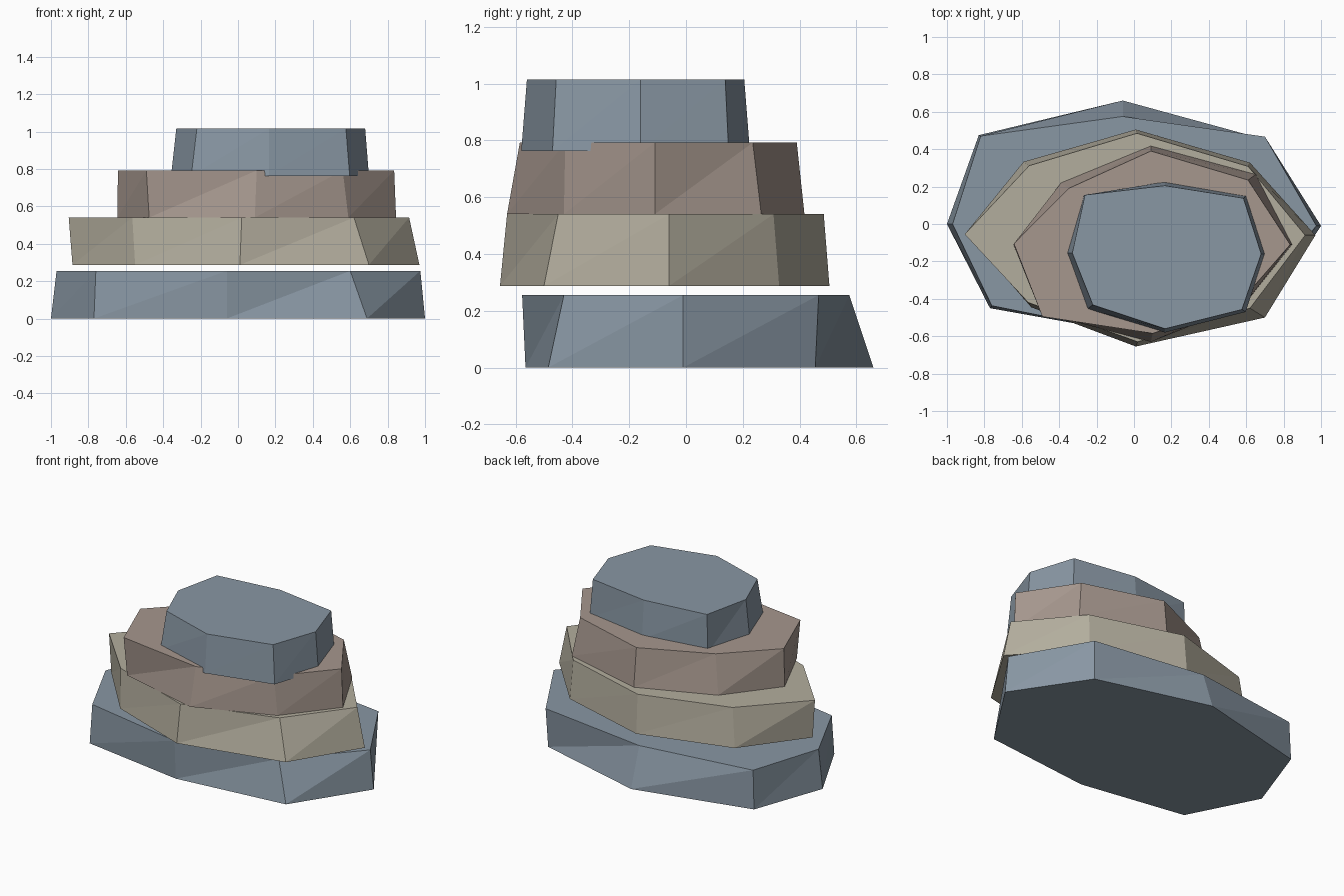
import bpy


def material(name, rgb):
    m = bpy.data.materials.new(name)
    m.diffuse_color = (*rgb, 1.0)
    return m


blue = material("blue_slate", (0.25, 0.31, 0.37))
tan = material("tan_stone", (0.45, 0.42, 0.34))
brown = material("brown_stone", (0.38, 0.31, 0.27))


def slab(name, z0, z1, lower, upper, mat):
    """Rough stone: two eight-sided rings (counter-clockwise from +x) joined by triangles."""
    n = len(lower)
    verts = [(x, y, z0) for x, y in lower] + [(x, y, z1) for x, y in upper]
    faces = [tuple(reversed(range(n))), tuple(range(n, 2 * n))]
    for i in range(n):
        j = (i + 1) % n
        faces += [(i, j, n + j), (i, n + j, n + i)]
    mesh = bpy.data.meshes.new(name)
    mesh.from_pydata(verts, [], faces)
    mesh.materials.append(mat)
    obj = bpy.data.objects.new(name, mesh)
    bpy.context.collection.objects.link(obj)
    return obj


# Widest stone on the ground
slab("base_stone", 0.0, 0.255,
     [(1.0, -0.01), (0.69, 0.455), (-0.06, 0.66), (-0.83, 0.475),
      (-1.0, 0.0), (-0.77, -0.45), (-0.06, -0.565), (0.69, -0.485)],
     [(0.975, -0.01), (0.70, 0.467), (-0.06, 0.575), (-0.82, 0.47),
      (-0.97, 0.0), (-0.76, -0.437), (-0.06, -0.577), (0.60, -0.43)], blue)

# Second stone, leaving a thin gap under it
slab("lower_stone", 0.287, 0.54,
     [(0.97, -0.06), (0.62, 0.328), (0.01, 0.505), (-0.59, 0.333),
      (-0.885, -0.06), (-0.55, -0.445), (0.01, -0.655), (0.70, -0.50)],
     [(0.915, -0.06), (0.61, 0.308), (0.015, 0.485), (-0.56, 0.312),
      (-0.905, -0.055), (-0.565, -0.42), (0.02, -0.63), (0.62, -0.45)], tan)

# Third stone
slab("upper_stone", 0.54, 0.792,
     [(0.845, -0.11), (0.65, 0.265), (0.09, 0.417), (-0.39, 0.22),
      (-0.645, -0.11), (-0.475, -0.48), (0.09, -0.63), (0.59, -0.43)],
     [(0.835, -0.11), (0.61, 0.235), (0.09, 0.39), (-0.35, 0.19),
      (-0.642, -0.105), (-0.49, -0.495), (0.10, -0.585), (0.56, -0.425)], brown)

# Top stone, sunk slightly into the one below
slab("top_stone", 0.763, 1.015,
     [(0.70, -0.16), (0.60, 0.15), (0.165, 0.225), (-0.268, 0.155),
      (-0.358, -0.155), (-0.25, -0.455), (0.165, -0.58), (0.597, -0.47)],
     [(0.68, -0.16), (0.585, 0.138), (0.165, 0.205), (-0.262, 0.155),
      (-0.33, -0.155), (-0.22, -0.432), (0.165, -0.56), (0.577, -0.457)], blue)
